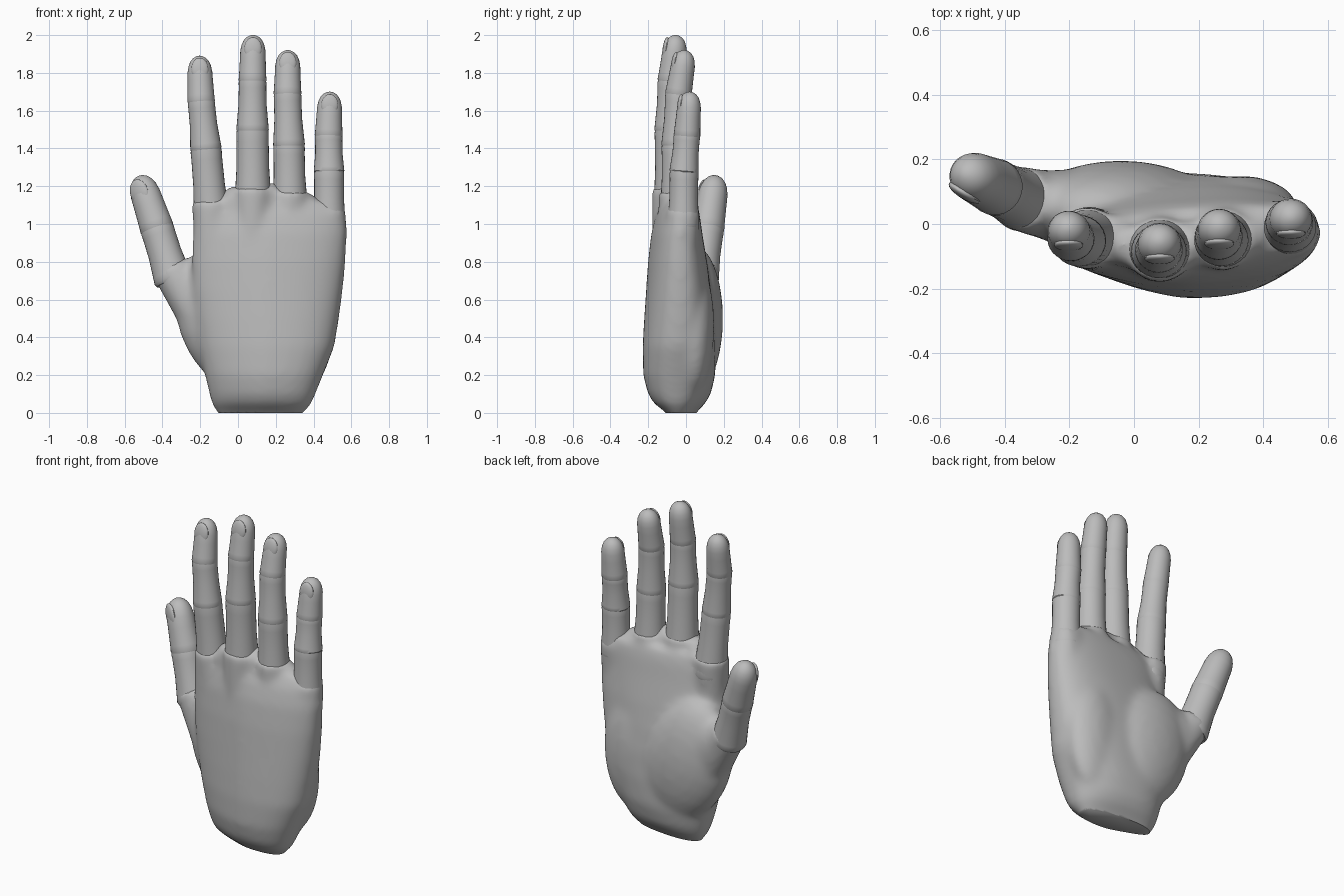
import bpy, bmesh, math
from mathutils import Vector, Matrix

if "Cube" in bpy.data.objects:
    bpy.data.objects.remove(bpy.data.objects["Cube"], do_unlink=True)

grey = bpy.data.materials.new("plain_grey")
grey.use_nodes = True
COLOUR = (0.5, 0.5, 0.5, 1)
grey.diffuse_color = COLOUR
grey.node_tree.nodes["Principled BSDF"].inputs["Base Color"].default_value = COLOUR

FRONT = Vector((0, -1, 0))
SIDES = 28


def bridge(bm, rings):
    """Skin a stack of vertex rings and cap both ends."""
    for low, high in zip(rings, rings[1:]):
        n = len(low)
        for i in range(n):
            j = (i + 1) % n
            bm.faces.new((low[i], low[j], high[j], high[i]))
    bm.faces.new(rings[0][::-1])
    bm.faces.new(rings[-1])


def frame(a, b, front):
    axis = (b - a).normalized()
    out = (front - axis * front.dot(axis)).normalized()
    return axis, out, out.cross(axis)


def tube(bm, a, b, ra, rb, profile, front=FRONT, depth=1.0):
    """Round section from a to b; profile holds (position, radius factor)."""
    axis, out, side = frame(a, b, front)
    rings = []
    for t, s in profile:
        r = (ra + (rb - ra) * min(max(t, 0), 1)) * s
        c = a.lerp(b, t)
        rings.append([bm.verts.new(c + side * r * math.cos(k) + out * r * depth * math.sin(k))
                      for k in (math.tau * i / SIDES for i in range(SIDES))])
    bridge(bm, rings)


def blob(bm, centre, size, rot=None):
    m = Matrix.Translation(centre) @ (rot or Matrix()) @ Matrix.Diagonal((*size, 1))
    bmesh.ops.create_uvsphere(bm, u_segments=24, v_segments=14, radius=1, matrix=m)


def finish(bm, name, angle=35):
    bmesh.ops.recalc_face_normals(bm, faces=bm.faces)
    mesh = bpy.data.meshes.new(name)
    bm.to_mesh(mesh)
    bm.free()
    mesh.materials.append(grey)
    obj = bpy.data.objects.new(name, mesh)
    bpy.context.collection.objects.link(obj)
    bpy.ops.object.select_all(action="DESELECT")
    obj.select_set(True)
    bpy.context.view_layer.objects.active = obj
    bpy.ops.object.shade_smooth_by_angle(angle=math.radians(angle))
    return obj


# Joint positions and radii, from knuckle to tip
FINGERS = {
    "index_finger": ([(-.137, -.04, 1.02), (-.17, -.052, 1.4), (-.195, -.045, 1.65), (-.205, -.008, 1.89)],
                     (.094, .081, .071, .065)),
    "middle_finger": ([(.08, -.075, 1.08), (.077, -.085, 1.5), (.077, -.08, 1.76), (.08, -.05, 2.0)],
                      (.098, .084, .072, .067)),
    "ring_finger": ([(.275, -.045, 1.08), (.27, -.05, 1.42), (.262, -.04, 1.69), (.264, -.003, 1.92)],
                    (.093, .082, .072, .066)),
    "little_finger": ([(.482, -.015, .99), (.482, -.01, 1.28), (.48, .005, 1.47), (.487, .022, 1.7)],
                      (.086, .079, .072, .065)),
}
THUMB = ([(-.345, .075, .71), (-.43, .115, .98), (-.523, .158, 1.255)], (.1, .089, .079))
THUMB_FRONT = Vector((-.5, -.8, 0))

SEGMENT = [(-.06, .94), (0, 1.025), (.1, 1.01), (.5, .955), (.85, .985), (.95, 1.01), (1.05, .95)]
TIP = [(-.06, .94), (0, 1.025), (.12, 1.005), (.45, .98), (.65, .97), (.78, .89),
       (.88, .74), (.95, .52), (.99, .25), (1, .08)]


def finger(name, points, radii, front=FRONT):
    """Overlapping segments give the soft joint creases; the last one is domed."""
    pts = [Vector(p) for p in points]
    bm = bmesh.new()
    last = len(pts) - 2
    for i in range(last + 1):
        tube(bm, pts[i], pts[i + 1], radii[i], radii[i + 1],
             TIP if i == last else SEGMENT, front, .96)
    finish(bm, name)
    # Nail set into the last segment
    a, b, r = pts[-2], pts[-1], radii[-1]
    axis, out, side = frame(a, b, front)
    rot = Matrix((side, out, axis)).transposed().to_4x4()
    bm = bmesh.new()
    blob(bm, a.lerp(b, .68) + out * r * .7, (r * .7, r * .26, (b - a).length * .25), rot)
    finish(bm, name + "_nail")


for name, (points, radii) in FINGERS.items():
    finger(name, points, radii)
finger("thumb", *THUMB, THUMB_FRONT)

# Palm body: rounded cross-sections as (height, left, right, front, rear)
SECTIONS = [
    (-.07, -.06, .28, -.04, .0), (.0, -.115, .35, -.1, .05), (.05, -.14, .39, -.168, .1),
    (.1, -.152, .41, -.2, .13), (.2, -.175, .45, -.226, .155), (.35, -.205, .51, -.23, .158),
    (.5, -.225, .535, -.222, .15), (.65, -.24, .555, -.212, .132), (.8, -.243, .57, -.202, .11),
    (.95, -.24, .578, -.185, .083), (1.05, -.23, .575, -.16, .068), (1.12, -.2, .55, -.125, .05),
]


def power(v, e):
    return math.copysign(abs(v) ** e, v)


bm = bmesh.new()
rings = []
for z, x0, x1, y0, y1 in SECTIONS:
    ring = []
    for i in range(48):
        k = math.tau * i / 48
        u, v = power(math.cos(k), .85), power(math.sin(k), .85)
        x = (x0 + x1) / 2 + (x1 - x0) / 2 * u
        y = (y0 + y1) / 2 + (y1 - y0) / 2 * v + (.045 * z - .02) * u
        y += .05 * max(0, -u) * max(0, -v)
        ring.append(bm.verts.new((x, y, z)))
    rings.append(ring)
bridge(bm, rings)

# Broad fleshy pads at the thumb side, the little finger side and the thumb web
blob(bm, (-.04, .045, .5), (.28, .152, .4), Matrix.Rotation(-.35, 4, "Y"))
blob(bm, (.33, .04, .46), (.18, .11, .36))
blob(bm, (-.23, .06, .64), (.12, .11, .18))

# Thumb root and the knuckle sockets, with webs between neighbours
PLAIN = [(0, 1), (.5, 1), (1, 1)]
tube(bm, Vector((-.07, .01, .29)), Vector((-.36, .08, .77)), .125, .106, PLAIN, THUMB_FRONT, .95)
bases = []
for points, radii in FINGERS.values():
    base = Vector(points[0])
    top = base.lerp(Vector(points[1]), .28)
    bases.append(top)
    tube(bm, Vector((base.x, base.y - .012, .78)), top, radii[0] * .95, radii[0] + .006, PLAIN)
for a, b in zip(bases, bases[1:]):
    blob(bm, (a + b) / 2 - Vector((0, 0, .06)), (.06, .075, .1))

# Blend everything into one smooth surface
raw = finish(bm, "palm_source")
remesh = raw.modifiers.new("blend", "REMESH")
remesh.mode = "VOXEL"
remesh.voxel_size = .016
smooth = raw.modifiers.new("soften", "SMOOTH")
smooth.factor = .5
smooth.iterations = 22
bpy.context.view_layer.update()
blended = bpy.data.meshes.new_from_object(raw.evaluated_get(bpy.context.evaluated_depsgraph_get()))
bpy.data.objects.remove(raw, do_unlink=True)

# Flat wrist cut
bm = bmesh.new()
bm.from_mesh(blended)
bpy.data.meshes.remove(blended)
bmesh.ops.bisect_plane(bm, geom=bm.verts[:] + bm.edges[:] + bm.faces[:],
                       plane_co=(0, 0, 0), plane_no=(0, 0, -1), clear_outer=True)
bmesh.ops.holes_fill(bm, edges=[e for e in bm.edges if e.is_boundary], sides=0)
finish(bm, "palm", 50)
